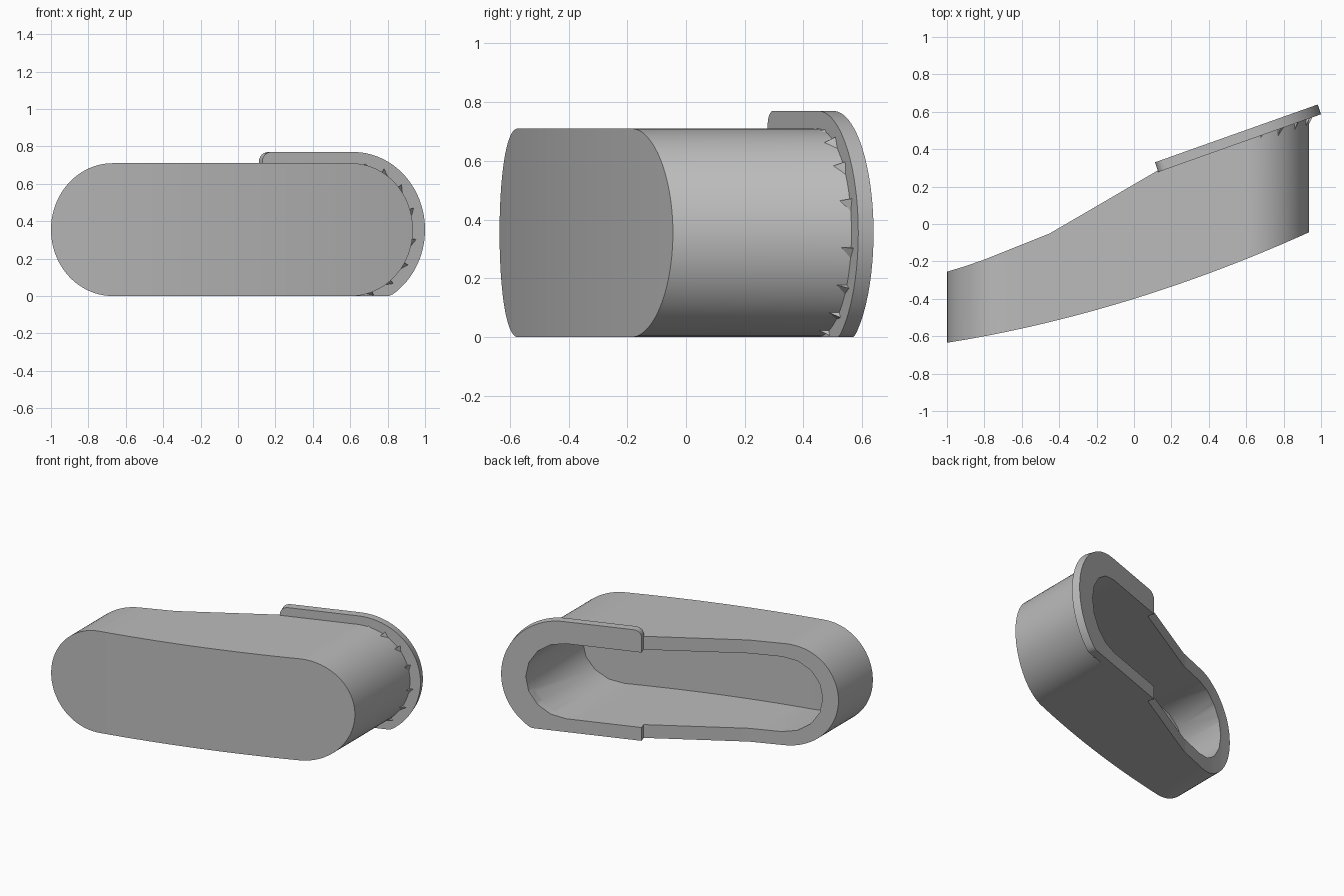
import bpy
import bmesh
from math import sin, cos, pi, sqrt

cube = bpy.data.objects.get("Cube")
if cube:
    bpy.data.objects.remove(cube)

grey = bpy.data.materials.new("plain_grey")
grey.use_nodes = True
colour = (0.5, 0.5, 0.5, 1)
grey.diffuse_color = colour
grey.node_tree.nodes["Principled BSDF"].inputs["Base Color"].default_value = colour

MID = 0.355  # height of the centre line


def front_y(x):
    return -0.4 + 0.31 * x + 0.075 * x * x


BACK = [(-1, -0.255), (-0.9, -0.225), (-0.8, -0.19), (-0.65, -0.13),
        (-0.45, -0.05), (0.13, 0.288), (0.94, 0.572)]


def back_y(x):
    for (x0, y0), (x1, y1) in zip(BACK, BACK[1:]):
        if x <= x1:
            break
    return y0 + (y1 - y0) * (x - x0) / (x1 - x0)


def finish(bm, name):
    bmesh.ops.remove_doubles(bm, verts=bm.verts, dist=0.0001)
    bmesh.ops.recalc_face_normals(bm, faces=bm.faces)
    mesh = bpy.data.meshes.new(name)
    bm.to_mesh(mesh)
    bm.free()
    mesh.materials.append(grey)
    obj = bpy.data.objects.new(name, mesh)
    bpy.context.collection.objects.link(obj)
    return obj


def column_solid(name, columns, y_front, y_back, shear=0):
    """Solid made of upright (x, bottom, top) columns between two depth curves."""
    bm = bmesh.new()
    rings = []
    for x, lo, hi in columns:
        f, b = y_front(x), y_back(x)
        corners = [(x, f, lo), (x, f, hi), (x - shear, b, hi), (x - shear, b, lo)]
        rings.append([bm.verts.new(c) for c in corners])
    for r, s in zip(rings, rings[1:]):
        for i in range(4):
            j = (i + 1) % 4
            bm.faces.new((r[i], r[j], s[j], s[i]))
    bm.faces.new(rings[0])
    bm.faces.new(rings[-1])
    return finish(bm, name)


def stadium(left, right, cap, half, steps, middle):
    """Columns of a rounded-end outline."""
    arc = [(cap * (1 - cos(pi / 2 * i / steps)), half * sin(pi / 2 * i / steps))
           for i in range(steps + 1)]
    cols = [(left + d, h) for d, h in arc]
    a, b = left + cap, right - cap
    inner = [a + (b - a) * i / middle for i in range(1, middle)]
    cols += [(x, half) for x in sorted(inner + [-0.45, 0.13])]
    cols += [(right - d, h) for d, h in reversed(arc)]
    return [(x, MID - h, MID + h) for x, h in cols]


# Curved rounded housing
body = column_solid("housing", stadium(-1, 0.935, 0.33, MID, 20, 20), front_y, back_y)


# Rear flange, trimmed flat underneath, with one rounded upper corner
def flange_front(x):
    return 0.285 + 0.355 * (x - 0.15)


columns = []
for i in range(7):
    a = pi / 2 * i / 6
    columns.append((0.13 + 0.05 * (1 - cos(a)), 0, 0.72 + 0.05 * sin(a)))
for i in range(25):
    a = pi / 2 * i / 24
    h = 0.415 * cos(a)
    columns.append((0.615 + 0.385 * sin(a), max(0, MID - h), MID + h))
flange = column_solid("rear_flange", columns, flange_front,
                      lambda x: flange_front(x) + 0.052, shear=0.018)

# Faceted cavity, open at the back
cutter = column_solid("cavity_cutter", stadium(-0.9, 0.83, 0.25, 0.262, 4, 10),
                      lambda x: front_y(x) + 0.045, lambda x: back_y(x) + 0.3)
cutter.hide_render = True
for obj in (body, flange):
    mod = obj.modifiers.new("cavity", "BOOLEAN")
    mod.operation = "DIFFERENCE"
    mod.solver = "EXACT"
    mod.object = cutter
    bpy.ops.object.select_all(action="DESELECT")
    bpy.context.view_layer.objects.active = obj
    obj.select_set(True)
    bpy.ops.object.modifier_apply(modifier=mod.name)
    bpy.ops.object.shade_smooth_by_angle(angle=pi / 6)
bpy.data.objects.remove(cutter)

# Small wedge teeth between the housing and the flange
bm = bmesh.new()
for deg in (-76, -56, -36, -14, 12, 34, 54, 72):
    def rim(angle, grow):
        a = angle * pi / 180
        return 0.605 + (0.33 + grow) * cos(a), MID + (0.355 + grow) * sin(a)

    x0, z0 = rim(deg - 6, -0.01)
    x1, z1 = rim(deg + 6, -0.01)
    x2, z2 = rim(deg + 6, 0.028)
    z2 = min(max(z2, 0), 0.71)
    base = [bm.verts.new((x, flange_front(x) + 0.01, z))
            for x, z in ((x0, z0), (x1, z1), (x2, z2))]
    tip = bm.verts.new((x1, flange_front(x1) - 0.05, z1))
    bm.faces.new(base)
    for i in range(3):
        bm.faces.new((base[i], base[(i + 1) % 3], tip))
finish(bm, "flange_teeth")
